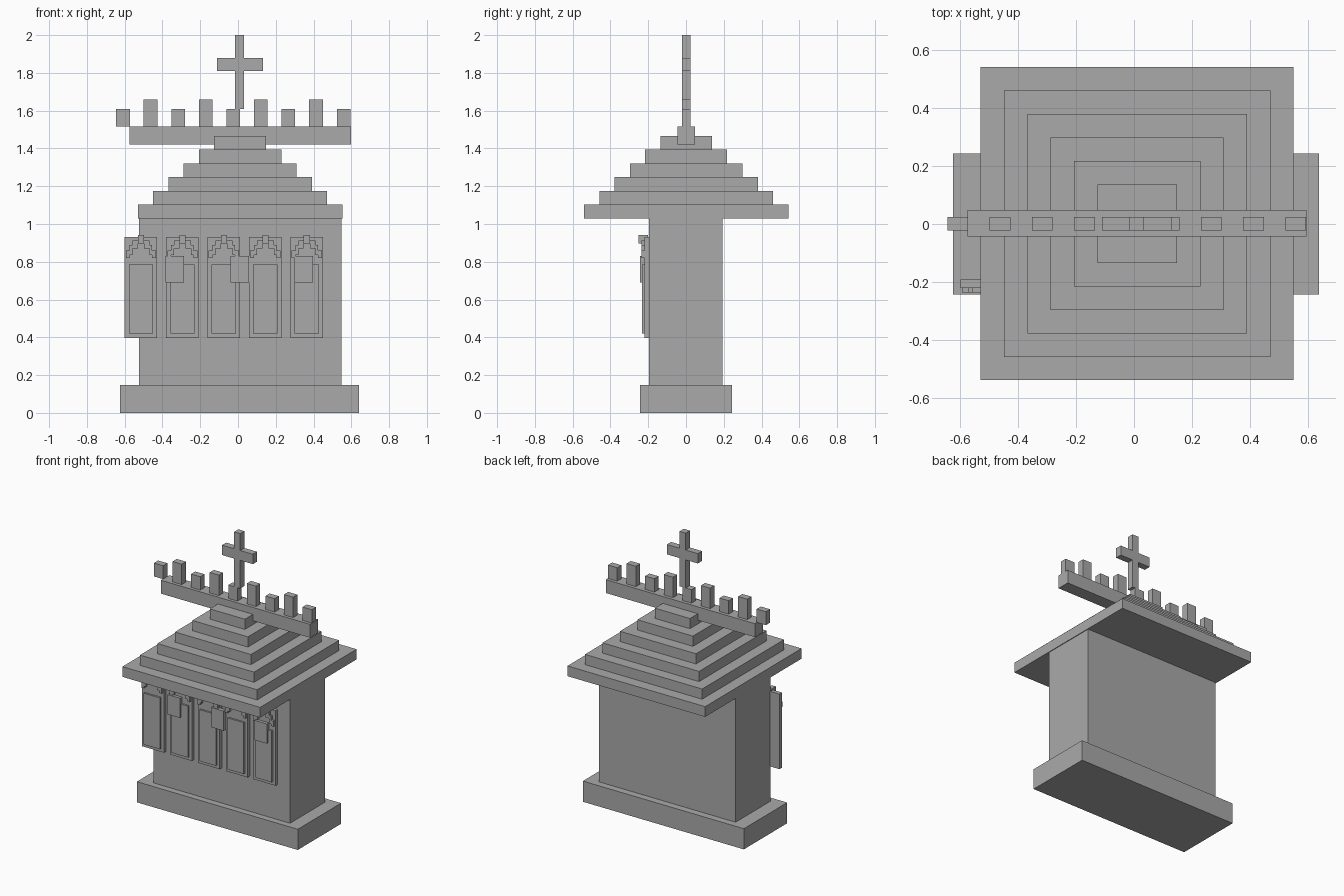
import bpy

stone = bpy.data.materials.new("grey stone")
stone.diffuse_color = (0.4, 0.4, 0.4, 1)


def box(name, x0, x1, y0, y1, z0, z1):
    """Axis-aligned block given by its limits."""
    bpy.ops.mesh.primitive_cube_add(
        size=1, location=((x0 + x1) / 2, (y0 + y1) / 2, (z0 + z1) / 2))
    ob = bpy.context.object
    ob.name = name
    ob.scale = (x1 - x0, y1 - y0, z1 - z0)
    bpy.ops.object.transform_apply(location=False, rotation=False, scale=True)
    ob.data.materials.append(stone)
    return ob


# Plinth and main body
box("plinth", -0.625, 0.64, -0.243, 0.243, 0, 0.147)
box("body", -0.525, 0.547, -0.197, 0.193, 0.147, 1.03)

# Stepped roof, each tier smaller than the one below
for i in range(6):
    hx, hy, z = 0.541 - 0.0807 * i, 0.541 - 0.081 * i, 1.03 + 0.0727 * i
    box("roof_tier", 0.011 - hx, 0.011 + hx, 0.001 - hy, 0.001 + hy, z, z + 0.0727)

# Ridge beam with alternating short and tall crest blocks
box("ridge_beam", -0.575, 0.597, -0.044, 0.048, 1.42, 1.515)
for i in range(9):
    x = -0.609 + 0.146 * i
    box("crest_block", x - 0.036, x + 0.036, -0.022, 0.025, 1.515,
        1.66 if i % 2 else 1.61)

# Cross
box("cross_upright", -0.015, 0.033, -0.022, 0.025, 1.61, 2.0)
box("cross_arm", -0.11, 0.132, -0.022, 0.025, 1.81, 1.88)

# Windows: slab, raised panel and a stepped arch with a keystone
arch = [(0.016, 0.045, 0.87, 0.912), (0.045, 0.06, 0.835, 0.89),
        (0.06, 0.08, 0.82, 0.86)]
for i in range(5):
    x = -0.514 + 0.2195 * i
    box("window_slab", x - 0.086, x + 0.086, -0.221, -0.192, 0.397, 0.93)
    box("window_panel", x - 0.064, x + 0.064, -0.234, -0.215, 0.42, 0.785)
    box("keystone", x - 0.016, x + 0.016, -0.252, -0.2, 0.897, 0.943)
    for a, b, z0, z1 in arch:
        for s in (-1, 1):
            xa, xb = sorted((x + s * a, x + s * b))
            box("arch_stone", xa, xb, -0.236, -0.215, z0, z1)

# Small hanging plaques below the arches
for x0, x1 in ((-0.385, -0.285), (-0.04, 0.058), (0.3, 0.398)):
    box("plaque", x0, x1, -0.243, -0.215, 0.69, 0.83)
